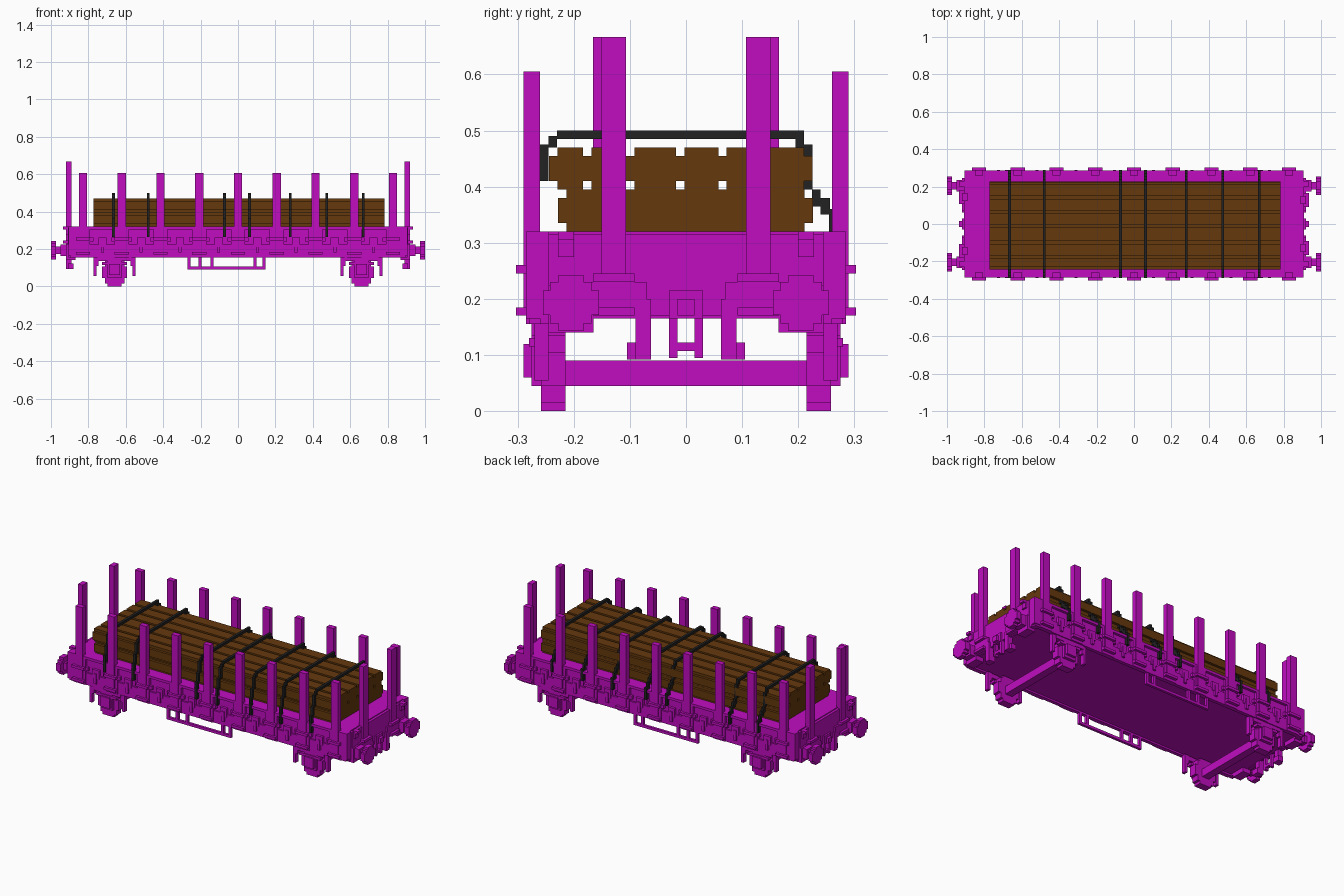
import bpy
import bmesh
from mathutils import Vector

default_cube = bpy.data.objects.get("Cube")
if default_cube:
    bpy.data.objects.remove(default_cube, do_unlink=True)


def material(name, colour):
    mat = bpy.data.materials.new(name)
    mat.use_nodes = True
    mat.diffuse_color = (*colour, 1)
    mat.node_tree.nodes["Principled BSDF"].inputs["Base Color"].default_value = (*colour, 1)
    return mat


MAGENTA = material("magenta paint", (0.53, 0.004, 0.53))
BROWN = material("brown timber", (0.13, 0.04, 0.004))
BLACK = material("black strap", (0.016, 0.016, 0.016))
V = 0.015  # one block of the stepped style


def part(name, mat, boxes, mirror_x=False, mirror_y=False):
    """Join boxes given as (x range, y range, z range), with mirrored copies."""
    bm = bmesh.new()
    for ranges in boxes:
        for sx in ((1, -1) if mirror_x else (1,)):
            for sy in ((1, -1) if mirror_y else (1,)):
                signs = (sx, sy, 1)
                mid = [s * (a + b) / 2 for s, (a, b) in zip(signs, ranges)]
                size = [b - a for a, b in ranges]
                new = bmesh.ops.create_cube(bm, size=1)["verts"]
                bmesh.ops.scale(bm, vec=size, verts=new)
                bmesh.ops.translate(bm, vec=Vector(mid), verts=new)
    mesh = bpy.data.meshes.new(name)
    bm.to_mesh(mesh)
    bm.free()
    mesh.materials.append(mat)
    obj = bpy.data.objects.new(name, mesh)
    bpy.context.collection.objects.link(obj)
    return obj


def around(centre, half):
    return (centre - half, centre + half)


# Wagon body, with stepped corners and a lower sill
part("wagon_body", MAGENTA, [
    (around(0, 0.895), around(0, 0.27), (0.165, 0.32)),
    (around(0, 0.91), around(0, 0.245), (0.17, 0.315)),
])
part("side_sill", MAGENTA, [
    (around(0, 0.895), (0.26, 0.28), (0.155, 0.225)),
    (around(0, 0.88), (0.26, 0.285), (0.305, 0.32)),
], mirror_y=True)
part("corner_post", MAGENTA, [
    ((0.865, 0.905), (0.245, 0.285), (0.165, 0.32)),
], True, True)

# Side stakes in their sockets
pitch = 0.207
stakes, sockets = [], []
for i in range(-4, 5):
    x = i * pitch
    stakes.append((around(x, 0.022), (0.26, 0.29), (0.17, 0.605)))
    sockets += [
        (around(x, 0.038), (0.26, 0.303), (0.245, 0.26)),
        (around(x, 0.038), (0.26, 0.303), (0.17, 0.185)),
        (around(x, 0.055), (0.26, 0.285), (0.24, 0.26)),
        (around(x, 0.038), (0.26, 0.285), (0.155, 0.32)),
    ]
part("side_stakes", MAGENTA, stakes, mirror_y=True)
part("stake_sockets", MAGENTA, sockets, mirror_y=True)

# Lashing rings halfway between the stakes
rings = []
for i in range(-4, 4):
    x = (i + 0.5) * pitch
    rings += [
        (around(x, 0.022), (0.26, 0.285), (0.21, 0.26)),
        (around(x, 0.008), (0.26, 0.29), (0.18, 0.24)),
    ]
part("lashing_rings", MAGENTA, rings, mirror_y=True)

# Tall end stakes, set a block wider at one end
for name, side, y in (("left", 1, 0.129), ("right", -1, 0.144)):
    def end(a, b):
        return tuple(sorted((side * a, side * b)))
    part(name + "_end_stakes", MAGENTA, [
        (end(0.89, 0.92), around(y, 0.022), (0.167, 0.667)),
        (end(0.9, 0.935), around(y, 0.037), (0.23, 0.245)),
        (end(0.9, 0.935), around(y, 0.037), (0.17, 0.185)),
    ], mirror_y=True)

# End panels, handles and stepped buffer mounts
part("end_fittings", MAGENTA, [
    ((0.9, 0.92), (0.07, 0.19), (0.165, 0.23)),
    ((0.9, 0.935), (0.2, 0.228), (0.305, 0.32)),
    ((0.9, 0.92), (0.2, 0.228), (0.275, 0.32)),
    ((0.87, 0.92), (0.165, 0.245), (0.14, 0.225)),
    ((0.87, 0.905), (0.185, 0.26), (0.155, 0.24)),
], True, True)

# Buffers with stepped round heads
BY, BZ = 0.205, 0.193
buffers = [
    ((0.9, 0.95), around(BY, 0.03), around(BZ, 0.03)),
    ((0.94, 0.985), around(BY, 0.02), around(BZ, 0.02)),
]
for a, b in ((0.05, 0.022), (0.037, 0.037), (0.022, 0.05)):
    buffers.append(((0.972, 1.0), around(BY, a), around(BZ, b)))
part("buffers", MAGENTA, buffers, True, True)

# Coupling link and brake hoses
part("coupling", MAGENTA, [
    ((0.9, 0.92), around(0, 0.03), (0.165, 0.215)),
    ((0.9, 0.935), around(0, 0.015), (0.17, 0.2)),
    ((0.895, 0.915), (0.015, 0.03), (0.095, 0.17)),
    ((0.895, 0.915), (-0.03, -0.015), (0.095, 0.17)),
    ((0.895, 0.915), around(0, 0.03), (0.107, 0.122)),
], mirror_x=True)
part("brake_hoses", MAGENTA, [
    ((0.89, 0.92), (0.062, 0.09), (0.092, 0.2)),
    ((0.88, 0.91), (0.062, 0.105), (0.092, 0.122)),
], True, True)

# Wheels with stepped rims, axles, axle boxes and brake hangers
AX = 0.66
wheel = []
for half, low in ((0.037, 0), (0.052, V), (0.067, 0.045)):
    wheel.append((around(AX, half), (0.215, 0.258), (low, 0.15 - low)))
part("wheels", MAGENTA, wheel, True, True)
part("axles", MAGENTA, [
    (around(AX, 0.022), around(0, 0.22), (0.045, 0.09)),
], mirror_x=True)
part("axle_boxes", MAGENTA, [
    (around(AX, 0.037), (0.25, 0.275), (0.045, 0.16)),
    (around(AX, 0.03), (0.25, 0.29), (0.06, 0.12)),
    (around(AX, 0.067), (0.25, 0.28), (0.115, 0.13)),
    (around(AX, 0.09), (0.25, 0.275), (0.135, 0.16)),
], True, True)
part("brake_hangers", MAGENTA, [
    (around(AX + side * 0.105, 0.008), (0.245, 0.27), (0.055, 0.16))
    for side in (-1, 1)
] + [
    (around(AX + side * 0.095, 0.01), (0.245, 0.27), (0.11, 0.16))
    for side in (-1, 1)
], True, True)

# Step frames hanging beneath both sides
step = [((-0.27, 0.147), (0.26, 0.275), (0.09, 0.105))]
for x in (-0.262, -0.203, -0.14, 0.092, 0.139):
    step.append((around(x, 0.008), (0.26, 0.275), (0.095, 0.16)))
part("step_frames", MAGENTA, step, mirror_y=True)

# Timber load: upper planks with notched corners over a broad lower layer
load_x = (-0.773, 0.783)
edges = (-0.244, -0.176, -0.099, -0.01, 0.065, 0.142, 0.225)
upper = []
for a, b in zip(edges, edges[1:]):
    inset = V / 2
    left = a + (V if a == edges[0] else inset)
    right = b - (V if b == edges[-1] else inset)
    upper += [
        (load_x, (a, b), (0.41, 0.455)),
        (load_x, (left, right), (0.395, 0.47)),
    ]
part("upper_planks", BROWN, upper)
part("lower_planks", BROWN, [
    (load_x, (-0.228, 0.226), (0.335, 0.38)),
    (load_x, (-0.213, 0.211), (0.32, 0.395)),
])

# Straps stepping over the load and down the sides
strap_path = [
    ((-0.23, 0.21), (0.485, 0.5)),
    ((-0.245, -0.23), (0.47, 0.49)),
    ((-0.26, -0.245), (0.41, 0.475)),
    ((-0.275, -0.26), (0.36, 0.415)),
    ((-0.288, -0.27), (0.265, 0.365)),
    ((0.195, 0.21), (0.47, 0.49)),
    ((0.21, 0.225), (0.395, 0.475)),
    ((0.225, 0.24), (0.365, 0.395)),
    ((0.24, 0.257), (0.35, 0.38)),
    ((0.255, 0.272), (0.32, 0.36)),
    ((0.27, 0.288), (0.265, 0.335)),
]
straps = []
for x in (-0.665, -0.48, -0.072, 0.062, 0.279, 0.474, 0.67):
    straps += [(around(x, V / 2), y, z) for y, z in strap_path]
part("load_straps", BLACK, straps)
